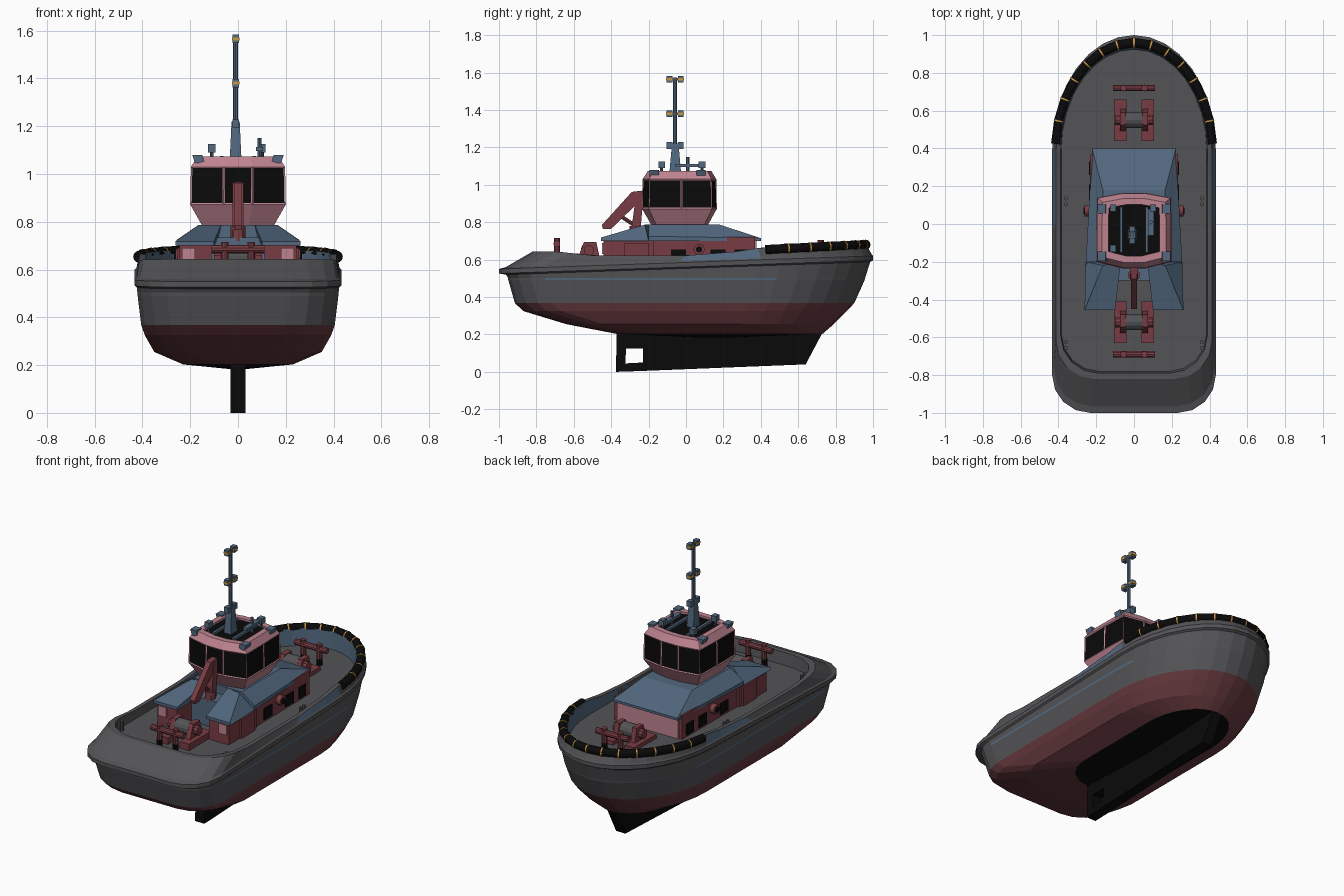
import bpy, bmesh, math
from mathutils import Vector

if "Cube" in bpy.data.objects:
    bpy.data.objects.remove(bpy.data.objects["Cube"])

MATS = {}
for n, c in {"hull_grey": (.088, .088, .095), "dark_red": (.19, .046, .056), "black": (.003, .003, .003),
             "steel_blue": (.085, .138, .21), "pink": (.52, .23, .28), "orange": (.60, .31, .06),
             "bottom_red": (.135, .042, .049)}.items():
    m = bpy.data.materials.new(n)
    m.diffuse_color = (*c, 1)
    m.use_nodes = True
    m.node_tree.nodes["Principled BSDF"].inputs["Base Color"].default_value = m.diffuse_color
    MATS[n] = m
GREY, RED, BLACK, BLUE, PINK, ORANGE, BOTTOM = MATS.values()


def finish(name, bm, *mats):
    bmesh.ops.recalc_face_normals(bm, faces=bm.faces)
    me = bpy.data.meshes.new(name)
    bm.to_mesh(me)
    bm.free()
    for m in mats:
        me.materials.append(m)
    ob = bpy.data.objects.new(name, me)
    bpy.context.collection.objects.link(ob)
    return ob


def hexa(name, bottom, top, mat):
    """Block from four bottom and four top corners."""
    bm = bmesh.new()
    b = [bm.verts.new(p) for p in bottom]
    t = [bm.verts.new(p) for p in top]
    bm.faces.new(b)
    bm.faces.new(t)
    for i in range(4):
        j = (i + 1) % 4
        bm.faces.new((b[i], b[j], t[j], t[i]))
    return finish(name, bm, mat)


def rect(x0, x1, y0, y1, z):
    return [(x0, y0, z), (x1, y0, z), (x1, y1, z), (x0, y1, z)]


def box(name, x0, x1, y0, y1, z0, z1, mat):
    return hexa(name, rect(x0, x1, y0, y1, z0), rect(x0, x1, y0, y1, z1), mat)


def rod(name, p, q, r, mat, seg=10):
    p, q = Vector(p), Vector(q)
    bm = bmesh.new()
    bmesh.ops.create_cone(bm, cap_ends=True, segments=seg, radius1=r, radius2=r, depth=(q - p).length)
    bm.transform((q - p).to_track_quat('Z', 'Y').to_matrix().to_4x4())
    bmesh.ops.translate(bm, verts=bm.verts, vec=(p + q) / 2)
    return finish(name, bm, mat)


def prism(name, yz, x0, x1, mat):
    """Side profile extruded across x."""
    bm = bmesh.new()
    a = [bm.verts.new((x0, y, z)) for y, z in yz]
    b = [bm.verts.new((x1, y, z)) for y, z in yz]
    bm.faces.new(a)
    bm.faces.new(b)
    for i in range(len(a)):
        j = (i + 1) % len(a)
        bm.faces.new((a[i], a[j], b[j], b[i]))
    return finish(name, bm, mat)


def outline(w, ya, yf, rs=.2):
    """Plan outline: elliptical bow, straight sides, rounded stern."""
    bl = .6 * w / .43
    ym = yf - bl
    h = [(w * math.sin(i * math.pi / 16), ym + bl * math.cos(i * math.pi / 16)) for i in range(9)]
    h += [(w, ym + (ya + rs - ym) * i / 8) for i in range(1, 8)]
    h += [(w - rs + rs * math.cos(i * math.pi / 8), ya + rs - rs * math.sin(i * math.pi / 8)) for i in range(5)]
    h += [(0, ya)]
    h[0] = (0, yf)
    return h + [(-x, y) for x, y in h[-2:0:-1]]


def sheer(y):
    k = [(-1, .645), (-.68, .642), (-.5, .622), (0, .622), (.3, .645), (.42, .668), (1, .685)]
    for (a, za), (b, zb) in zip(k, k[1:]):
        if y <= b:
            return za + (zb - za) * (y - a) / (b - a)
    return k[-1][1]


# Hull: horizontal rings from the flat bottom to the deck
rail = lambda d: (lambda y: .54 + d + .035 * (y + 1))
deck = lambda y: .573 + .005 * y
flat = lambda z: (lambda y: z)
levels = [(.23, -.37, .73, flat(.203)), (.35, -.64, .79, flat(.255)), (.39, -.87, .86, flat(.325)),
          (.405, -.915, .90, flat(.368)), (.42, -.95, .955, flat(.49)), (.421, -.952, .958, flat(.503)),
          (.424, -.962, .985, rail(-.022)), (.433, -1, 1, rail(-.014)), (.433, -1, 1, rail(.01)),
          (.425, -.965, .993, rail(.018)), (.413, -.82, .962, sheer), (.388, -.79, .935, sheer),
          (.385, -.78, .925, deck)]
bm = bmesh.new()
rings = [[bm.verts.new((x, y, zf(y))) for x, y in outline(w, a, f)] for w, a, f, zf in levels]
n = len(rings[0])
for l, (lo, up) in enumerate(zip(rings, rings[1:])):
    for i in range(n):
        j = (i + 1) % n
        f = bm.faces.new((lo[i], lo[j], up[j], up[i]))
        y = f.calc_center_median().y
        blue = (l == 4 and -.75 < y < .45) or (l == 9 and 0 < y < .42) or (l == 11 and y > 0)
        f.material_index = 1 if l < 3 else 2 if blue else 0
bm.faces.new(rings[-1])
keel = bm.verts.new((0, .15, .18))
for i in range(n):
    bm.faces.new((rings[0][i], rings[0][(i + 1) % n], keel)).material_index = 3
finish("hull", bm, GREY, BOTTOM, BLUE, BLACK)

# Skeg with a square opening near its aft end
prism("skeg_body", [(-.23, .005), (.64, .04), (.73, .21), (-.23, .21)], -.032, .032, BLACK)
prism("skeg_heel", [(-.375, 0), (-.23, .005), (-.23, .05), (-.325, .045)], -.032, .032, BLACK)
prism("skeg_post", [(-.375, 0), (-.325, .045), (-.32, .125), (-.32, .21), (-.37, .21)], -.032, .032, BLACK)
prism("skeg_top", [(-.32, .125), (-.23, .125), (-.23, .21), (-.32, .21)], -.032, .032, BLACK)

# Bow fender: black tube pieces with orange bands
path = []
for i in range(15):
    a = math.radians(-86 + 172 * i / 14)
    y = .385 + .575 * math.cos(a)
    path.append(Vector((.415 * math.sin(a), y, .632 + .05 * y)))
for i, (p, q) in enumerate(zip(path, path[1:])):
    rod("bow_fender", p, q, .025, BLACK, 12)
    if i:
        d = (q - path[i - 1]).normalized() * .004
        rod("fender_band", p - d, p + d, .027, ORANGE, 12)

# Deckhouse walls and sloping roof
box("deckhouse_walls", -.232, .232, -.17, .37, .56, .72, RED)
box("deckhouse_front", -.21, .21, .37, .378, .56, .715, PINK)
hexa("deckhouse_roof_edge", [(-.255, -.2, .7), (.255, -.2, .7), (.222, .4, .7), (-.222, .4, .7)],
     [(-.255, -.2, .725), (.255, -.2, .725), (.222, .4, .715), (-.222, .4, .715)], BLUE)
hexa("deckhouse_roof", [(-.255, -.2, .725), (.255, -.2, .725), (.222, .4, .715), (-.222, .4, .715)],
     rect(-.165, .165, -.2, .18, .787), BLUE)
box("crane_platform", -.11, .11, -.3, -.17, .56, .735, BLUE)
for s in (-1, 1):
    box("aft_wing_wall", s * .11, s * .245, -.44, -.17, .56, .71, RED)
    hexa("aft_wing_roof", [(s * .1, -.455, .7), (s * .262, -.455, .7), (s * .255, -.2, .7), (s * .09, -.2, .7)],
         [(s * .1, -.455, .718), (s * .262, -.455, .718), (s * .165, -.22, .787), (s * .07, -.2, .787)], BLUE)
    box("aft_wall_hatch", s * .18, s * .235, -.448, -.44, .63, .69, PINK)
    for y0, y1 in ((-.08, 0), (.13, .21), (.26, .33)):
        box("side_window", s * .232, s * .237, y0, y1, .585, .655, BLACK)
    box("side_locker", s * .23, s * .256, -.33, -.2, .57, .69, RED)
    rod("hose_reel", (s * .23, .07, .655), (s * .262, .07, .655), .03, RED, 14)
    rod("hose_reel_hub", (s * .23, .07, .655), (s * .267, .07, .655), .017, BLACK, 10)
    for y in (-.64, .12):
        for d in (-.016, .016):
            rod("side_bollard", (s * .36, y + d, .56), (s * .36, y + d, .63), .011, GREY, 8)

# Wheelhouse: flared neck, framed window band, bevelled roof with dark recess
half = [(.06, -.235), (.2, -.2), (.2, -.025), (.195, .14), (.06, .165)]
plan = half + [(-x, y) for x, y in reversed(half)]
bm = bmesh.new()
rings = [[bm.verts.new((x * k, -.03 + (y + .03) * k, z)) for x, y in plan]
         for k, z in ((.74, .78), (1, .872), (.985, 1.03), (.85, 1.073), (.68, 1.073), (.68, 1.06))]
n = len(plan)
win = []
for l, (lo, up) in enumerate(zip(rings, rings[1:])):
    for i in range(n):
        j = (i + 1) % n
        f = bm.faces.new((lo[i], lo[j], up[j], up[i]))
        if l == 1:
            win.append(f)
bm.faces.new(rings[-1]).material_index = 1
bmesh.ops.recalc_face_normals(bm, faces=bm.faces)
bmesh.ops.inset_individual(bm, faces=win, thickness=.008, depth=-.003)
for f in win:
    f.material_index = 1
finish("wheelhouse", bm, PINK, BLACK)

# Roof gear: floodlights, searchlights, radar
for s in (-1, 1):
    for y in (-.17, .08):
        hexa("floodlight", rect(s * .14, s * .18, y - .025, y + .025, 1.045),
             rect(s * .15, s * .192, y - .025, y + .025, 1.08), BLUE)
    box("roof_rail", s * .06, s * .075, -.15, .09, 1.06, 1.075, BLUE)
for x, y in ((-.11, -.13), (-.11, .085), (.1, .085)):
    rod("searchlight_post", (x, y, 1.05), (x, y, 1.1), .008, BLUE, 8)
    box("searchlight", x - .016, x + .016, y - .018, y + .018, 1.09, 1.125, BLUE)
rod("radar_post", (.09, .01, 1.05), (.09, .01, 1.15), .009, BLUE, 8)
box("radar_scanner", .075, .105, -.06, .08, 1.095, 1.112, BLUE)

# Mast with cross arms and lamps
hexa("mast_base", rect(-.035, .015, -.09, -.025, 1.05), rect(-.027, .007, -.075, -.04, 1.22), BLUE)
rod("mast_pole", (-.01, -.058, 1.2), (-.01, -.058, 1.575), .011, BLUE, 8)
for z in (1.21, 1.38, 1.565):
    box("mast_arm", -.016, -.004, -.095, -.02, z - .006, z + .006, BLUE)
    for y in (-.088, -.028):
        box("lamp_body", -.024, .004, y - .015, y + .015, z - .018, z + .018, BLUE)
        if z > 1.3:
            box("lamp_lens", -.026, .006, y - .018, y + .018, z - .006, z + .006, ORANGE)

# Knuckle crane folded over the aft deck
rod("crane_base", (0, -.27, .72), (0, -.27, .78), .032, RED, 12)
prism("crane_column", [(-.295, .74), (-.245, .74), (-.225, .965), (-.265, .965)], -.022, .022, RED)
prism("crane_boom", [(-.225, .97), (-.29, .962), (-.45, .785), (-.445, .765), (-.40, .765), (-.25, .91)],
      -.016, .016, RED)
rod("crane_ram", (0, -.285, .79), (0, -.36, .84), .01, RED, 8)

# Winches and towing bitts, aft and forward
for name, y, yb, z in (("aft", -.52, -.69, .565), ("fore", .55, .72, .555)):
    for s in (-1, 1):
        box(name + "_winch_foot", s * .04, s * .105, y - .11, y + .11, z, z + .045, RED)
        prism(name + "_winch_cheek", [(y - .06, z + .04), (y + .06, z + .04), (y + .04, z + .13), (y - .025, z + .13)],
              s * .045, s * .075, RED)
        rod(name + "_winch_cap", (s * .07, y, z + .085), (s * .1, y, z + .085), .028, RED, 10)
        rod(name + "_bitt_post", (s * .055, yb, z + .06), (s * .055, yb, z + .15), .017, RED, 10)
        rod(name + "_bitt_foot", (s * .055, yb, z - .01), (s * .055, yb, z + .06), .018, BLACK, 10)
    rod(name + "_winch_drum", (-.05, y, z + .085), (.05, y, z + .085), .043, GREY, 14)
    rod(name + "_bitt_bar", (-.11, yb, z + .12), (.11, yb, z + .12), .018, RED, 10)
